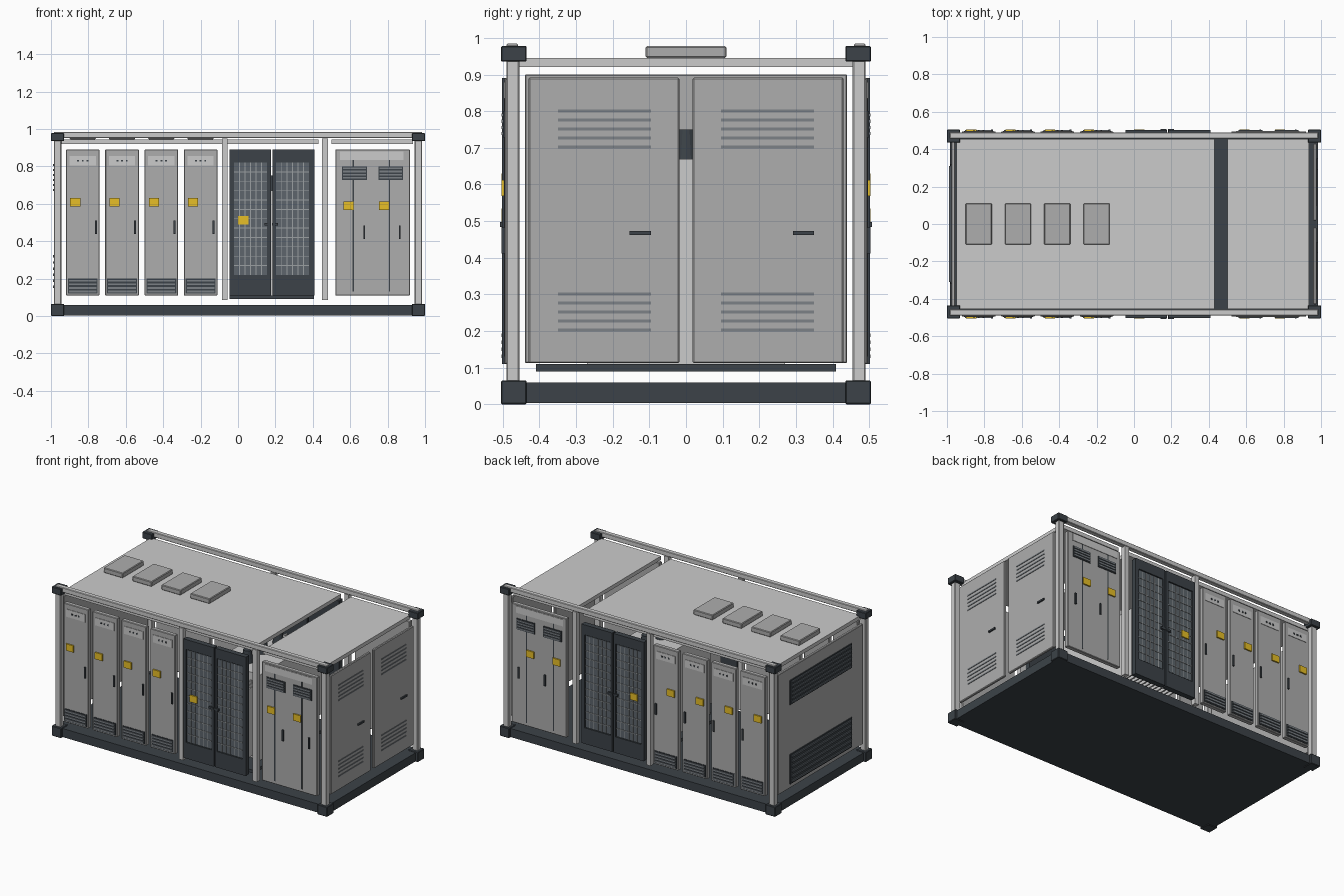
import bpy, bmesh
from mathutils import Matrix, Vector

if "Cube" in bpy.data.objects:
    bpy.data.objects.remove(bpy.data.objects["Cube"])


def material(name, r, g, b):
    m = bpy.data.materials.new(name)
    m.diffuse_color = (r, g, b, 1)
    m.use_nodes = True
    m.node_tree.nodes["Principled BSDF"].inputs["Base Color"].default_value = m.diffuse_color
    return m


DARK = material("charcoal", 0.045, 0.055, 0.065)
SLATE = material("slate", 0.11, 0.13, 0.15)
VENT = material("vent_grey", 0.20, 0.22, 0.24)
WIRE = material("wire_grey", 0.33, 0.35, 0.36)
DOOR = material("door_grey", 0.42, 0.42, 0.42)
LIGHT = material("light_grey", 0.62, 0.63, 0.64)
YELLOW = material("warning_yellow", 0.80, 0.52, 0.02)


def boxes(name, items, mat, mirror="", bevel=0.0):
    """One object from boxes given as (x0, x1, y0, y1, z0, z1)."""
    bm = bmesh.new()
    for x0, x1, y0, y1, z0, z1 in items:
        mid = Vector(((x0 + x1) / 2, (y0 + y1) / 2, (z0 + z1) / 2))
        size = (abs(x1 - x0), abs(y1 - y0), abs(z1 - z0))
        bmesh.ops.create_cube(bm, size=1, matrix=Matrix.Translation(mid) @ Matrix.Diagonal((*size, 1)))
    me = bpy.data.meshes.new(name)
    bm.to_mesh(me)
    bm.free()
    me.materials.append(mat)
    ob = bpy.data.objects.new(name, me)
    bpy.context.collection.objects.link(ob)
    if bevel:
        b = ob.modifiers.new("bevel", "BEVEL")
        b.width, b.segments = bevel, 1
    if mirror:
        m = ob.modifiers.new("mirror", "MIRROR")
        m.use_axis = ["X" in mirror, "Y" in mirror, False]
    return ob


def front(x0, x1, z0, z1, y_out, y_in=-0.485):
    return (x0, x1, y_out, y_in, z0, z1)


def louver(x0, x1, z0, z1, n):
    """Slats of a vent on the long side."""
    p = (z1 - z0) / n
    return [front(x0 + 0.006, x1 - 0.006, z0 + p * (i + 0.25), z0 + p * (i + 0.75), -0.503) for i in range(n)]


# Container frame
boxes("base_slab", [(-0.985, 0.985, -0.49, 0.49, 0.004, 0.06)], DARK)
boxes("corner_castings", [(0.93, 1, 0.435, 0.505, z, z + h) for z, h in ((0, 0.065), (0.935, 0.043))],
      DARK, "XY", 0.003)
boxes("corner_posts", [(0.945, 0.985, 0.455, 0.49, 0.06, 0.94)], LIGHT, "XY", 0.003)
boxes("middle_posts", [(x, x + 0.03, -0.49, -0.46, 0.085, 0.95) for x in (-0.085, 0.45)], LIGHT, "Y")
boxes("top_rails", [(-0.985, 0.985, -0.49, -0.458, 0.952, 0.984)], LIGHT, "Y", 0.003)
boxes("roof_panels", [(-0.95, 0.43, -0.455, 0.455, 0.92, 0.945),
                      (0.50, 0.935, -0.455, 0.455, 0.92, 0.945)], LIGHT)
boxes("roof_vents", [(-0.9 + 0.21 * i, -0.76 + 0.21 * i, -0.11, 0.11, 0.945, 0.978) for i in range(4)],
      DOOR, "", 0.004)

# Four narrow cabinets on each long side
centres = [-0.83 + 0.21 * i for i in range(4)]
boxes("narrow_cabinet_doors", [front(c - 0.09, c + 0.09, 0.11, 0.89, -0.495, -0.465) for c in centres],
      DOOR, "Y", 0.003)
boxes("indicator_panels", [front(c - 0.07, c + 0.07, 0.805, 0.855, -0.498) for c in centres], LIGHT, "Y")
boxes("indicator_lamps", [front(c + d - 0.005, c + d + 0.005, 0.825, 0.835, -0.501)
                          for c in centres for d in (-0.025, 0, 0.025)], DARK, "Y")
boxes("cabinet_vents", [front(c - 0.08, c + 0.08, 0.12, 0.2, -0.498) for c in centres], DARK, "Y")
boxes("cabinet_vent_slats", [s for c in centres for s in louver(c - 0.08, c + 0.08, 0.122, 0.198, 4)],
      VENT, "Y")

# Double mesh doors
leaves = [(-0.045, 0.176), (0.184, 0.408)]
boxes("mesh_door_backs", [front(a, b, 0.11, 0.89, -0.494, -0.465) for a, b in leaves], DARK, "Y", 0.002)
panels = [(-0.022, 0.155), (0.202, 0.38)]
rims, infill, wires = [], [], []
for (a, b), (c, d) in zip(leaves, panels):
    rims += [front(a, c - 0.004, 0.11, 0.89, -0.502), front(d + 0.004, b, 0.11, 0.89, -0.502),
             front(c - 0.004, d + 0.004, 0.11, 0.215, -0.502), front(c - 0.004, d + 0.004, 0.825, 0.89, -0.502)]
    infill.append(front(c, d, 0.22, 0.82, -0.496))
    wires += [front(c + (d - c) * i / 6 - 0.002, c + (d - c) * i / 6 + 0.002, 0.22, 0.82, -0.499)
              for i in range(1, 6)]
    wires += [front(c, d, 0.22 + 0.05 * i - 0.002, 0.22 + 0.05 * i + 0.002, -0.4995) for i in range(1, 12)]
boxes("mesh_door_rims", rims, DARK, "Y")
boxes("mesh_infill", infill, SLATE, "Y")
boxes("mesh_wires", wires, WIRE, "Y")

# Wide cabinet
boxes("wide_cabinet_doors", [front(0.52, 0.92, 0.11, 0.89, -0.495, -0.465)], DOOR, "Y", 0.003)
boxes("wide_cabinet_header", [front(0.545, 0.885, 0.835, 0.88, -0.498)], LIGHT, "Y")
boxes("wide_cabinet_seams", [front(x - 0.004, x + 0.004, 0.13, 0.835, -0.497) for x in (0.615, 0.81)], DARK, "Y")
wide = [(0.555, 0.69), (0.75, 0.882)]
boxes("wide_cabinet_vents", [front(a, b, 0.728, 0.80, -0.499) for a, b in wide], DARK, "Y")
boxes("wide_vent_slats", [s for a, b in wide for s in louver(a, b, 0.73, 0.798, 4)], VENT, "Y")

# Warning plates and handles on both long sides
plates = [(c - 0.04, 0.608) for c in centres] + [(0.028, 0.512), (0.59, 0.59), (0.78, 0.59)]
boxes("warning_plates", [front(x - 0.027, x + 0.027, z - 0.022, z + 0.022, -0.504) for x, z in plates],
      YELLOW, "Y")
grips = [(c + 0.07, 0.475) for c in centres] + [(0.675, 0.447), (0.865, 0.447)]
boxes("door_handles", [front(x - 0.005, x + 0.005, z - 0.036, z + 0.036, -0.504) for x, z in grips], DARK, "Y")
boxes("mesh_door_handles", [front(x, x + 0.032, 0.484, 0.498, -0.507) for x in (0.142, 0.182)], DARK, "Y")

# Right end: two doors with slots
boxes("end_doors", [(0.958, 0.976, 0.018, 0.43, 0.112, 0.892)], DOOR, "Y", 0.004)
boxes("end_door_slots", [(0.97, 0.979, 0.095, 0.35, z + 0.0245 * i - 0.004, z + 0.0245 * i + 0.004)
                         for z in (0.203, 0.702) for i in range(5)], VENT, "Y")
boxes("end_door_handles", [(0.97, 0.985, y, y + 0.058, 0.462, 0.473) for y in (-0.154, 0.292)], DARK)

# Left end: one panel with two wide louvers
boxes("left_end_panel", [(-0.976, -0.958, -0.44, 0.44, 0.112, 0.90)], DOOR, "", 0.003)
vents = [(0.14, 0.335), (0.66, 0.82)]
boxes("left_vents", [(-0.981, -0.97, -0.32, 0.32, a, b) for a, b in vents], DARK)
boxes("left_vent_slats", [(-0.989, -0.975, -0.31, 0.31, a + (b - a) * (i + 0.3) / 6, a + (b - a) * (i + 0.7) / 6)
                          for a, b in vents for i in range(6)], SLATE)

# Transformer inside, behind the mesh doors
boxes("transformer_skid", [(-0.045, 0.405, -0.41, 0.41, 0.09, 0.11)], DARK)
boxes("transformer_tank", [(0.01, 0.35, -0.27, 0.27, 0.11, 0.67)], LIGHT)
boxes("cooling_fins", [(0.02 + 0.029 * i, 0.029 + 0.029 * i, -0.39, -0.27, 0.17, 0.62) for i in range(12)],
      LIGHT, "Y")
bm = bmesh.new()
for y in (-0.16, 0, 0.16):
    bmesh.ops.create_cone(bm, cap_ends=True, segments=16, radius1=0.035, radius2=0.025, depth=0.08,
                          matrix=Matrix.Translation((0.18, y, 0.71)))
mesh = bpy.data.meshes.new("bushings")
bm.to_mesh(mesh)
bm.free()
mesh.materials.append(DARK)
bpy.context.collection.objects.link(bpy.data.objects.new("bushings", mesh))
